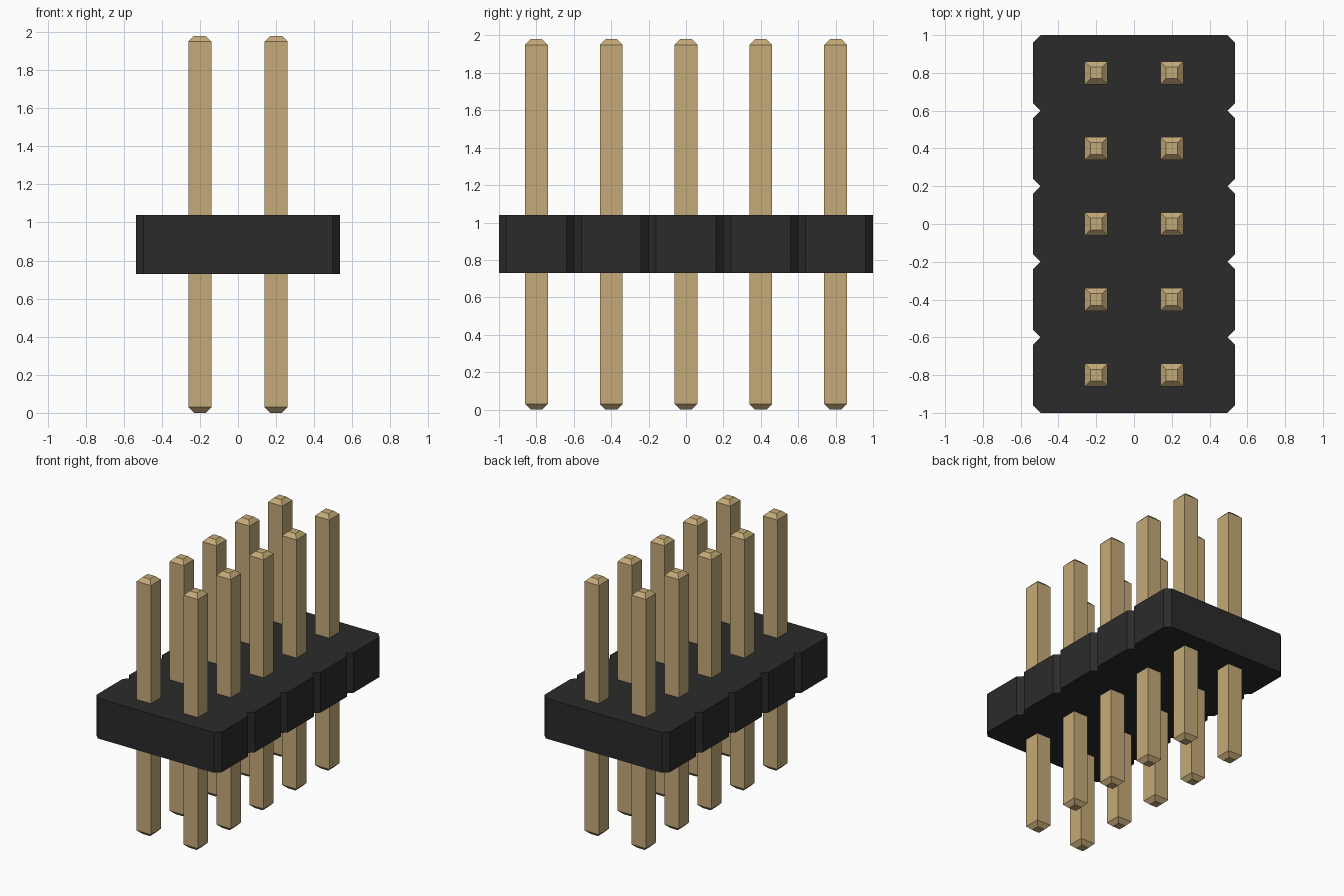
import bpy, bmesh

if "Cube" in bpy.data.objects:
    bpy.data.objects.remove(bpy.data.objects["Cube"])


def material(name, rgb):
    m = bpy.data.materials.new(name)
    m.diffuse_color = (*rgb, 1)
    m.use_nodes = True
    m.node_tree.nodes["Principled BSDF"].inputs["Base Color"].default_value = m.diffuse_color
    return m


def loft(name, layers, mat):
    """Closed solid through matching rings, each given as (outline, z)."""
    bm = bmesh.new()
    rings = [[bm.verts.new((x, y, z)) for x, y in pts] for pts, z in layers]
    bm.faces.new(rings[0][::-1])
    bm.faces.new(rings[-1])
    n = len(rings[0])
    for a, b in zip(rings, rings[1:]):
        for i in range(n):
            j = (i + 1) % n
            bm.faces.new((a[i], a[j], b[j], b[i]))
    bmesh.ops.recalc_face_normals(bm, faces=bm.faces)
    mesh = bpy.data.meshes.new(name)
    bm.to_mesh(mesh)
    bm.free()
    mesh.materials.append(mat)
    ob = bpy.data.objects.new(name, mesh)
    bpy.context.collection.objects.link(ob)
    return ob


plastic = material("black_plastic", (0.024, 0.024, 0.024))
gold = material("gold_metal", (0.56, 0.40, 0.19))

ROWS = [-0.8, -0.4, 0.0, 0.4, 0.8]
HALF_X, CUT = 0.535, 0.04

# Housing: chamfered corners and V notches between rows
right = []
for y in ROWS:
    right += [(HALF_X - CUT, y - 0.2), (HALF_X, y - 0.2 + CUT), (HALF_X, y + 0.2 - CUT)]
right.append((HALF_X - CUT, 1.0))
outline = right + [(-x, -y) for x, y in right]
loft("housing", [(outline, 0.73), (outline, 1.04)], plastic)


# Pins: square posts with tapered tips
def square(h):
    return [(-h, -h), (h, -h), (h, h), (-h, h)]


pin = loft("pin", [(square(0.031), 0), (square(0.061), 0.03),
                   (square(0.061), 1.95), (square(0.031), 1.98)], gold)
spots = [(x, y) for x in (-0.2, 0.2) for y in ROWS]
pin.location = (*spots[0], 0)
for x, y in spots[1:]:
    copy = pin.copy()
    copy.location = (x, y, 0)
    bpy.context.collection.objects.link(copy)
